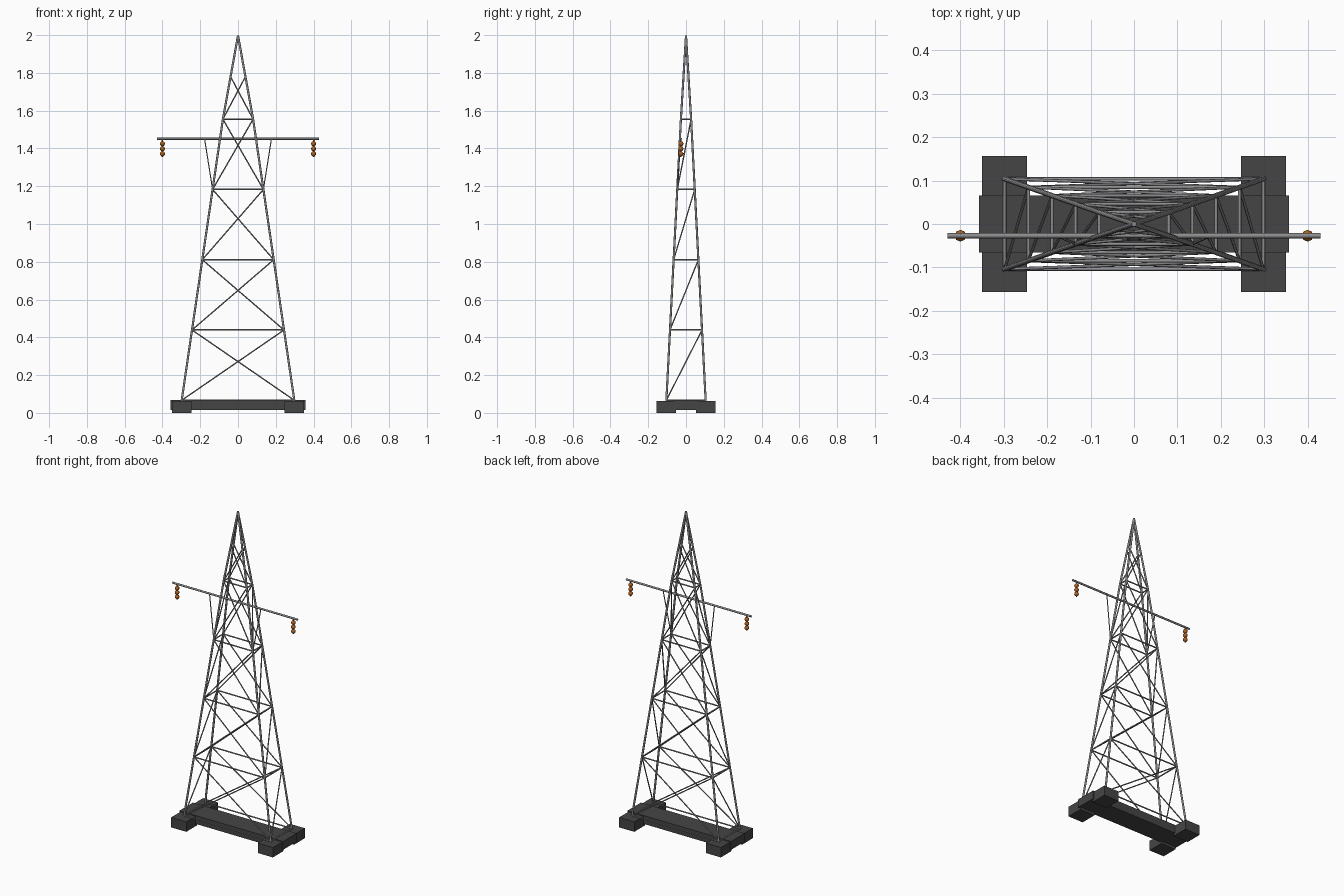
import bpy, bmesh
from mathutils import Vector, Matrix

if "Cube" in bpy.data.objects:
    bpy.data.objects.remove(bpy.data.objects["Cube"])


def material(name, rgb):
    m = bpy.data.materials.new(name)
    m.diffuse_color = (*rgb, 1)
    m.use_nodes = True
    m.node_tree.nodes["Principled BSDF"].inputs["Base Color"].default_value = m.diffuse_color
    return m


STEEL = material("steel grey", (0.27, 0.27, 0.28))
CONCRETE = material("dark base grey", (0.06, 0.06, 0.06))
CERAMIC = material("brown ceramic", (0.42, 0.12, 0.015))


def finish(bm, name, mat, smooth=False):
    me = bpy.data.meshes.new(name)
    bm.to_mesh(me)
    bm.free()
    me.materials.append(mat)
    ob = bpy.data.objects.new(name, me)
    bpy.context.collection.objects.link(ob)
    if smooth:
        bpy.ops.object.select_all(action='DESELECT')
        ob.select_set(True)
        bpy.context.view_layer.objects.active = ob
        bpy.ops.object.shade_smooth_by_angle(angle=1.1)
    return ob


def rod(bm, a, b, r, sides=8):
    a, b = Vector(a), Vector(b)
    d = b - a
    mat = Matrix.Translation((a + b) / 2) @ d.to_track_quat('Z', 'Y').to_matrix().to_4x4()
    bmesh.ops.create_cone(bm, cap_ends=True, segments=sides, radius1=r, radius2=r,
                          depth=d.length, matrix=mat)


def box(name, lo, hi):
    lo, hi = Vector(lo), Vector(hi)
    bm = bmesh.new()
    bmesh.ops.create_cube(bm, size=1, matrix=Matrix.Translation((lo + hi) / 2)
                          @ Matrix.Diagonal((*(hi - lo), 1)))
    return finish(bm, name, CONCRETE)


Z0, Z1, TOP = 0.067, 1.555, 1.998
LEVELS = [Z0 + (Z1 - Z0) * i / 4 for i in range(5)]
PEAK_BRACE = 1.78


def corner(sx, sy, z):
    """Centre of a leg at height z."""
    if z <= Z1:
        t = (z - Z0) / (Z1 - Z0)
        return Vector((sx * (0.298 - 0.218 * t), sy * (0.104 - 0.077 * t), z))
    t = 1 - (z - Z1) / (TOP - Z1)
    return Vector((sx * 0.08 * t, sy * 0.027 * t, z))


# Four legs, kinked at the top level, meeting at the peak
bm = bmesh.new()
for sx in (-1, 1):
    for sy in (-1, 1):
        rod(bm, corner(sx, sy, Z0 - 0.005), corner(sx, sy, Z1), 0.006)
        rod(bm, corner(sx, sy, Z1), corner(sx, sy, TOP), 0.006)
finish(bm, "legs", STEEL, True)

# Horizontal rings at each level
bm = bmesh.new()
for z in LEVELS:
    for s in (-1, 1):
        rod(bm, corner(-1, s, z), corner(1, s, z), 0.004)
        rod(bm, corner(s, -1, z), corner(s, 1, z), 0.004)
finish(bm, "horizontal_rings", STEEL, True)

# Crossed braces front and back, single diagonals on the sides
bm = bmesh.new()
heights = LEVELS + [PEAK_BRACE]
for i, (a, b) in enumerate(zip(heights, heights[1:])):
    for s in (-1, 1):
        rod(bm, corner(-1, s, a), corner(1, s, b), 0.0035)
        rod(bm, corner(1, s, a), corner(-1, s, b), 0.0035)
        if i < 4:
            rod(bm, corner(s, -1, a), corner(s, 1, b), 0.0035)
finish(bm, "diagonal_braces", STEEL, True)

# Cross arm with its two struts
ARM_Y, ARM_Z = -0.027, 1.451
bm = bmesh.new()
rod(bm, (-0.43, ARM_Y, ARM_Z), (0.43, ARM_Y, ARM_Z), 0.006)
finish(bm, "cross_arm", STEEL, True)
bm = bmesh.new()
for s in (-1, 1):
    rod(bm, corner(s, -1, LEVELS[3]), (s * 0.177, ARM_Y, ARM_Z), 0.003)
finish(bm, "arm_struts", STEEL, True)

# Insulator strings: thin pin with three beads
for s, side in ((-1, "left"), (1, "right")):
    bm = bmesh.new()
    rod(bm, (s * 0.4, ARM_Y, 1.355), (s * 0.4, ARM_Y, ARM_Z), 0.004)
    for z in (1.425, 1.398, 1.371):
        bmesh.ops.create_uvsphere(bm, u_segments=8, v_segments=6, radius=0.0135,
                                  matrix=Matrix.Translation((s * 0.4, ARM_Y, z)))
    finish(bm, side + "_insulator", CERAMIC, True)

# Base beam and four footings
box("base_beam", (-0.357, -0.066, 0.015), (0.357, 0.066, 0.067))
for sx in (-1, 1):
    for sy in (-1, 1):
        x, y = sx * 0.298, sy * 0.105
        box("footing", (x - 0.052, y - 0.052, 0), (x + 0.052, y + 0.052, 0.062))
